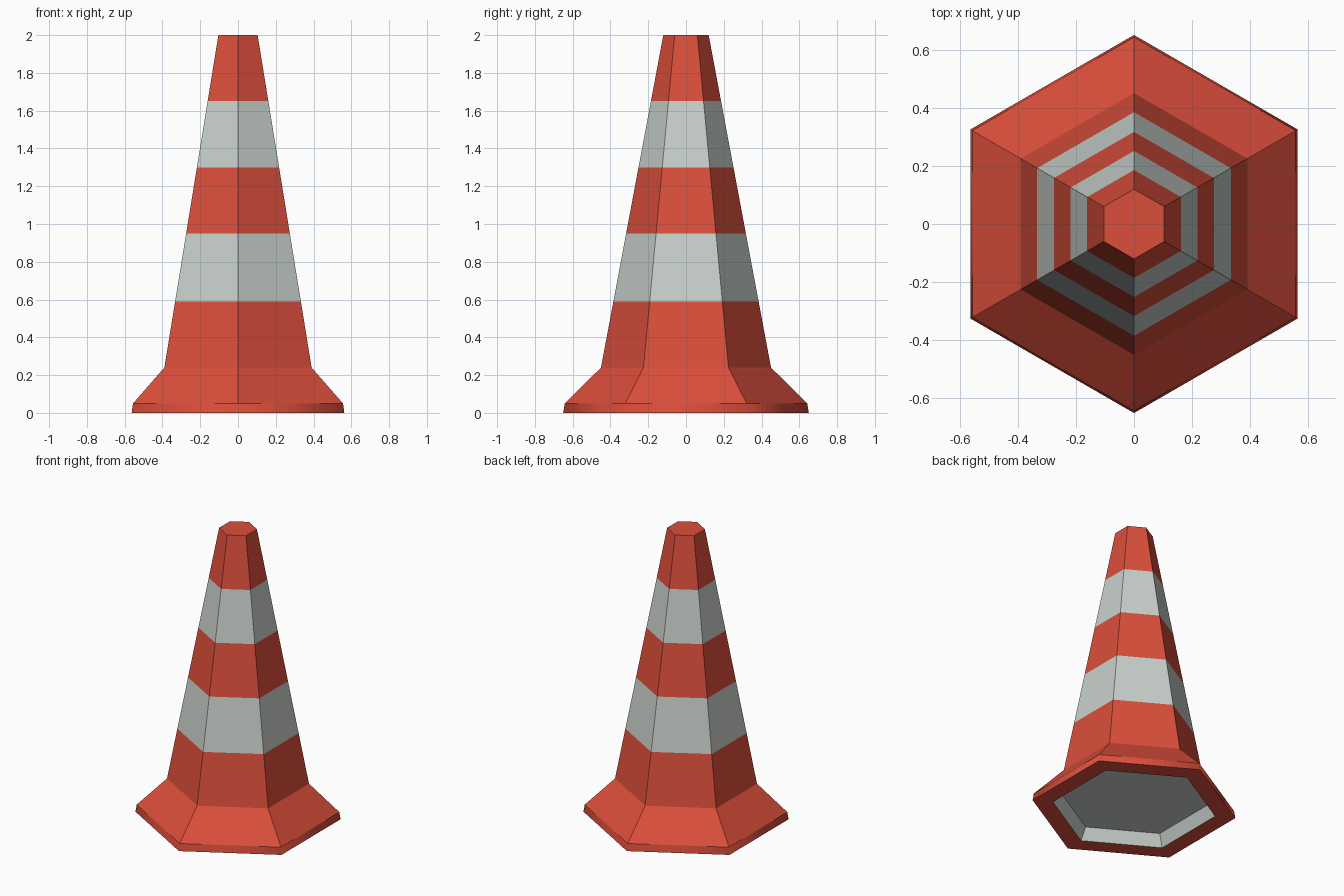
import bpy, bmesh, math

if "Cube" in bpy.data.objects:
    bpy.data.objects.remove(bpy.data.objects["Cube"])

SIDES = 6


def material(name, rgb):
    m = bpy.data.materials.new(name)
    m.diffuse_color = (*rgb, 1.0)
    m.use_nodes = True
    m.node_tree.nodes["Principled BSDF"].inputs["Base Color"].default_value = m.diffuse_color
    return m


red = material("orange red", (0.71, 0.077, 0.044))
grey = material("pale grey", (0.58, 0.63, 0.59))


def body_radius(z):
    """Straight taper of the cone above the skirt."""
    return 0.45 + (0.12 - 0.45) * (z - 0.24) / (2.0 - 0.24)


# Profile from the recess ceiling, around the foot and up to the tip:
# (corner radius, height, colour of the band leading to the next ring, smooth)
profile = [
    (0.475, 0.08, 1, False),   # recess wall
    (0.52, 0.00, 0, False),    # foot underside
    (0.65, 0.00, 0, True),     # rounded foot rim
    (0.642, 0.05, 0, False),   # skirt
    (0.45, 0.24, 0, False),    # cone, then alternating stripes
]
for i, z in enumerate((0.59, 0.95, 1.30, 1.65)):
    profile.append((body_radius(z), z, (i + 1) % 2, False))
profile.append((0.12, 2.0, 0, False))

# Traffic cone: hexagonal rings joined by bands
bm = bmesh.new()
rings = []
for r, z, _, _ in profile:
    angles = [math.pi / 2 + 2 * math.pi * k / SIDES for k in range(SIDES)]
    rings.append([bm.verts.new((r * math.cos(a), r * math.sin(a), z)) for a in angles])

for (lower, upper), (_, _, colour, smooth) in zip(zip(rings, rings[1:]), profile):
    for k in range(SIDES):
        n = (k + 1) % SIDES
        f = bm.faces.new((lower[k], lower[n], upper[n], upper[k]))
        f.material_index = colour
        f.smooth = smooth

# Tip and recess ceiling
bm.faces.new(rings[-1]).material_index = 0
bm.faces.new(rings[0][::-1]).material_index = 1
bmesh.ops.recalc_face_normals(bm, faces=bm.faces[:])

mesh = bpy.data.meshes.new("traffic_cone")
bm.to_mesh(mesh)
bm.free()
mesh.materials.append(red)
mesh.materials.append(grey)
bpy.context.collection.objects.link(bpy.data.objects.new("traffic_cone", mesh))
